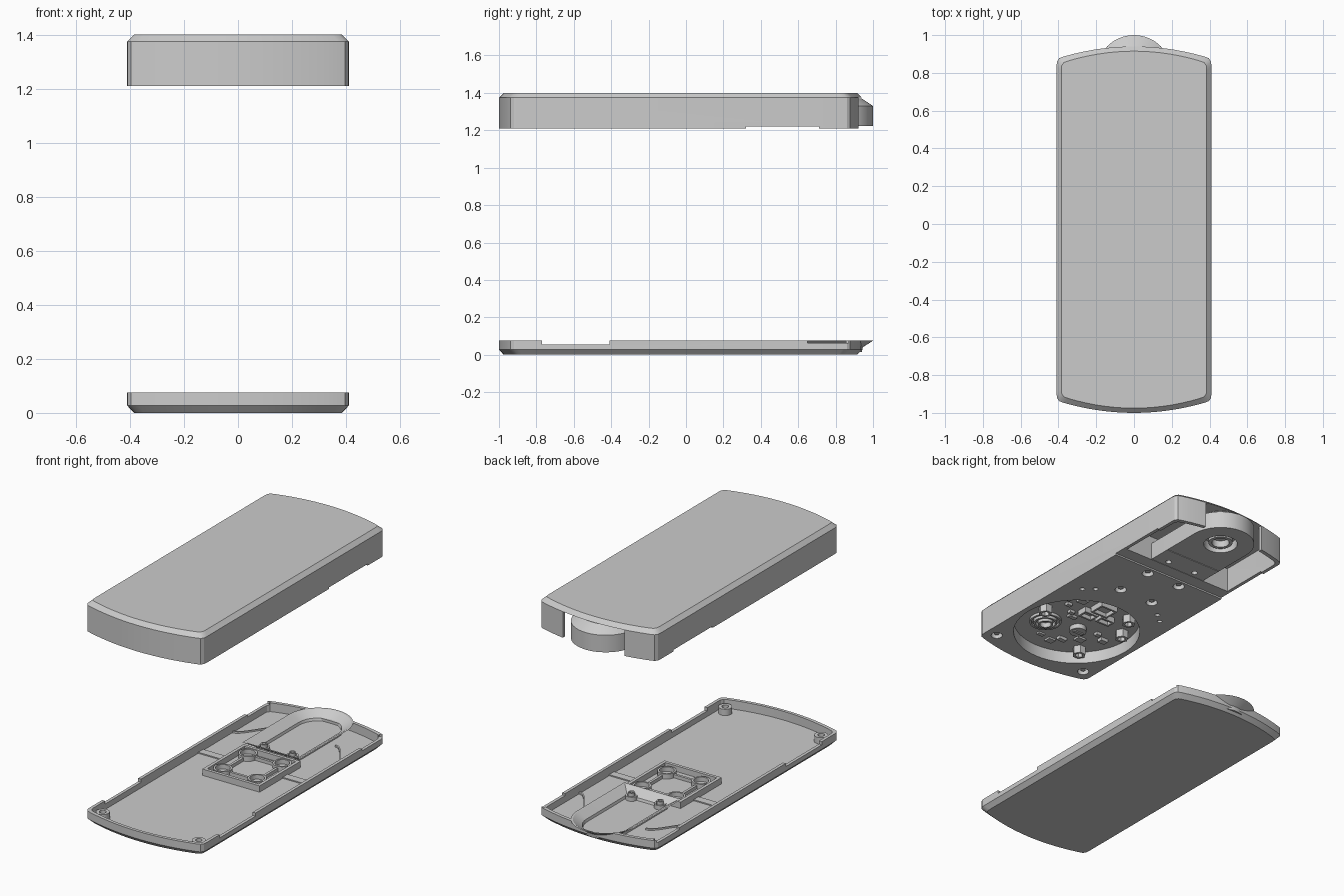
import bpy, bmesh, math, random
from math import sin, cos, pi

if "Cube" in bpy.data.objects:
    bpy.data.objects.remove(bpy.data.objects["Cube"])

random.seed(4)


def loft(name, shape, rings):
    """Stack rings of shape(inset) at given heights, capping both ends."""
    bm = bmesh.new()
    loops = [[bm.verts.new((x, y, z)) for x, y in shape(i)] for i, z in rings]
    n = len(loops[0])
    for a, b in zip(loops, loops[1:]):
        for k in range(n):
            bm.faces.new((a[k], a[(k + 1) % n], b[(k + 1) % n], b[k]))
    bm.faces.new(loops[0])
    bm.faces.new(loops[-1])
    bmesh.ops.recalc_face_normals(bm, faces=bm.faces)
    me = bpy.data.meshes.new(name)
    bm.to_mesh(me)
    bm.free()
    ob = bpy.data.objects.new(name, me)
    bpy.context.collection.objects.link(ob)
    return ob


def case(i):
    """Case outline: straight sides, bowed ends, small rounded corners."""
    xs = [-0.37 + 0.74 * k / 14 for k in range(15)]
    end = [(x, 0.97 - x * x / 2.6) for x in reversed(xs)]
    right = [(0.41, 0.865), (0.408, 0.89), (0.396, 0.908)]
    left = [(-x, y) for x, y in reversed(right)]
    half = right + end + left
    pts = half + [(-x, -y) for x, y in half]
    return [(x * (1 - i / 0.41), y * (1 - i / 0.97) - 0.03) for x, y in pts]


def stadium(i):
    """Arm outline: square at the front, half round at the back."""
    arc = [((0.2 - i) * cos(pi * k / 28), 0.8 + (0.2 - i) * sin(pi * k / 28)) for k in range(29)]
    return [(-0.2 + i, 0.33 + i), (0.2 - i, 0.33 + i)] + arc


def pocket(i):
    pts = [p for p in case(0.022) if p[1] > 0.4]
    return [(0.389, 0.4)] + pts + [(-0.389, 0.4)]


def circle(x, y, r, n=24):
    return lambda i: [(x + (r - i) * cos(2 * pi * k / n), y + (r - i) * sin(2 * pi * k / n)) for k in range(n)]


def rect(x0, x1, y0, y1):
    return lambda i: [(x0 + i, y0 + i), (x1 - i, y0 + i), (x1 - i, y1 - i), (x0 + i, y1 - i)]


def prism(name, shape, z0, z1):
    return loft(name, shape, [(0, z0), (0, z1)])


def cup(name, shape, z0, z1, wall, floor):
    """Solid with a pocket open towards z1."""
    return loft(name, shape, [(0, z0), (0, z1), (wall, z1), (wall, floor)])


def cut(ob, shape, rings):
    c = loft("cutter", shape, rings)
    c.hide_render = True
    m = ob.modifiers.new("cut", 'BOOLEAN')
    m.operation, m.solver, m.object = 'DIFFERENCE', 'EXACT', c
    bpy.context.view_layer.objects.active = ob
    bpy.ops.object.modifier_apply(modifier=m.name)
    bpy.data.objects.remove(c)


SOCKETS = [(sx * 0.12, y) for sx in (-1, 1) for y in (0.02, 0.27)]
CORNERS = [(-0.335, -0.87), (0.335, -0.87)]
SCREWS = [(-0.1, 0.4), (0.1, 0.4)]

# ---- lower tray ----
tray = loft("lower_tray", case, [(0.025, 0), (0, 0.027), (0, 0.075), (0.02, 0.075), (0.02, 0.02)])
for s in (-1, 1):
    for y0, y1, z in ((-0.77, -0.41, 0.055), (0.65, 0.87, 0.062)):
        cut(tray, rect(min(s * 0.38, s * 0.45), max(s * 0.38, s * 0.45), y0, y1), [(0, z), (0, 0.1)])
cut(tray, stadium, [(0.055, 0.04), (0, 0.075), (0, 0.1)])

# flared dish for the arm
loft("tray_dish", stadium, [(0.06, 0.015), (0.055, 0.04), (0, 0.075), (0.012, 0.075),
                            (0.065, 0.04), (0.07, 0.024)])
# socket frame with four ring sockets
cup("socket_frame", rect(-0.2, 0.2, -0.07, 0.34), 0.015, 0.06, 0.02, 0.024)
for x, y in SOCKETS:
    cup("tray_socket", circle(x, y, 0.055), 0.02, 0.055, 0.012, 0.027)
for s in (-1, 1):
    prism("socket_rib", rect(s * 0.12 - 0.008, s * 0.12 + 0.008, 0.07, 0.22), 0.02, 0.045)
    prism("socket_cross_rib", rect(-0.07, 0.07, 0.145 + s * 0.125 - 0.008, 0.145 + s * 0.125 + 0.008), 0.02, 0.045)
# screw posts
for x, y in SCREWS:
    cup("arm_post", circle(x, y, 0.035), 0.015, 0.05, 0.01, 0.03)
    cup("arm_post_tip", circle(x, y, 0.02), 0.02, 0.068, 0.008, 0.03)
for x, y in CORNERS:
    cup("corner_post", circle(x, y, 0.04), 0.015, 0.06, 0.02, 0.03)
# cross steps and curved shoulder ribs on the floor
for s in (-1, 1):
    prism("floor_step", rect(min(s * 0.2, s * 0.395), max(s * 0.2, s * 0.395), 0.16, 0.21), 0.015, 0.027)
    rib = [(s * (0.39 - 0.19 * t / 12), 0.5 + 0.09 * (1 - cos(pi * t / 12))) for t in range(13)]
    prism("shoulder_rib", lambda i: rib + [(x, y + 0.012) for x, y in reversed(rib)], 0.015, 0.03)

# ---- upper cover ----
cover = loft("upper_cover", case, [(0, 1.21), (0, 1.375), (0.025, 1.40)])
cut(cover, pocket, [(0, 1.1), (0, 1.375)])
cut(cover, rect(-0.215, 0.215, 0.8, 1.1), [(0, 1.1), (0, 1.375)])
cut(cover, rect(-0.5, 0.5, 0.32, 0.71), [(0, 1.1), (0, 1.22)])
cut(cover, circle(0, -0.53, 0.375, 56), [(0, 1.1), (0, 1.285)])
for x, y in SOCKETS + CORNERS:
    cut(cover, circle(x, y, 0.034), [(0, 1.1), (0, 1.25)])
    prism("cover_pin", circle(x, y, 0.016, 12), 1.26, 1.222)
for x, y in ((0.24, -0.07), (0.3, -0.12), (-0.24, -0.07), (-0.3, -0.12)):
    cut(cover, circle(x, y, 0.015, 12), [(0, 1.1), (0, 1.235)])

# ---- swinging arm ----
arm = loft("arm", stadium, [(0, 1.222), (0, 1.33), (0.06, 1.37)])
cut(arm, circle(0, 0.8, 0.1, 32), [(0, 1.1), (0, 1.28)])
for x, y in SCREWS:
    cut(arm, circle(x, y + 0.04, 0.018, 12), [(0, 1.1), (0, 1.25)])
cut(arm, rect(-0.195, 0.195, 0.545, 0.55), [(0, 1.1), (0, 1.228)])
cup("arm_bushing", circle(0, 0.8, 0.072, 32), 1.29, 1.232, 0.02, 1.275)

# ---- works inside the round recess ----
for r, z in ((0.095, 1.268), (0.07, 1.26), (0.045, 1.252)):
    cup("coil_ring", circle(0.15, -0.64, r, 32), 1.29, z, 0.012, 1.283)
prism("knob", circle(-0.06, -0.59, 0.05), 1.29, 1.255)
prism("knob_slot", rect(-0.095, -0.025, -0.6, -0.58), 1.26, 1.248)
for x, y in ((0.25, -0.52), (-0.21, -0.3), (-0.29, -0.46), (-0.22, -0.77)):
    cup("hex_post", circle(x, y, 0.04, 6), 1.29, 1.235, 0.016, 1.27)
for x, y, w, d in ((-0.02, -0.3, 0.06, 0.05), (0.02, -0.4, 0.05, 0.035), (-0.1, -0.39, 0.05, 0.03)):
    cup("relay_box", rect(x - w, x + w, y - d, y + d), 1.29, 1.25, 0.012, 1.275)
for x, y in ((0.1, -0.46), (0.17, -0.4), (0.13, -0.32), (0.22, -0.34), (-0.19, -0.56), (-0.15, -0.68),
             (-0.06, -0.74), (-0.02, -0.8), (0.06, -0.5), (-0.26, -0.6), (0.07, -0.78)):
    w, d = random.uniform(0.015, 0.03), random.uniform(0.012, 0.025)
    prism("chip", rect(x - w, x + w, y - d, y + d), 1.29, random.uniform(1.262, 1.275))

# smooth the curved walls, keep edges sharp
bpy.ops.object.select_all(action='SELECT')
bpy.ops.object.shade_smooth_by_angle(angle=math.radians(25))
